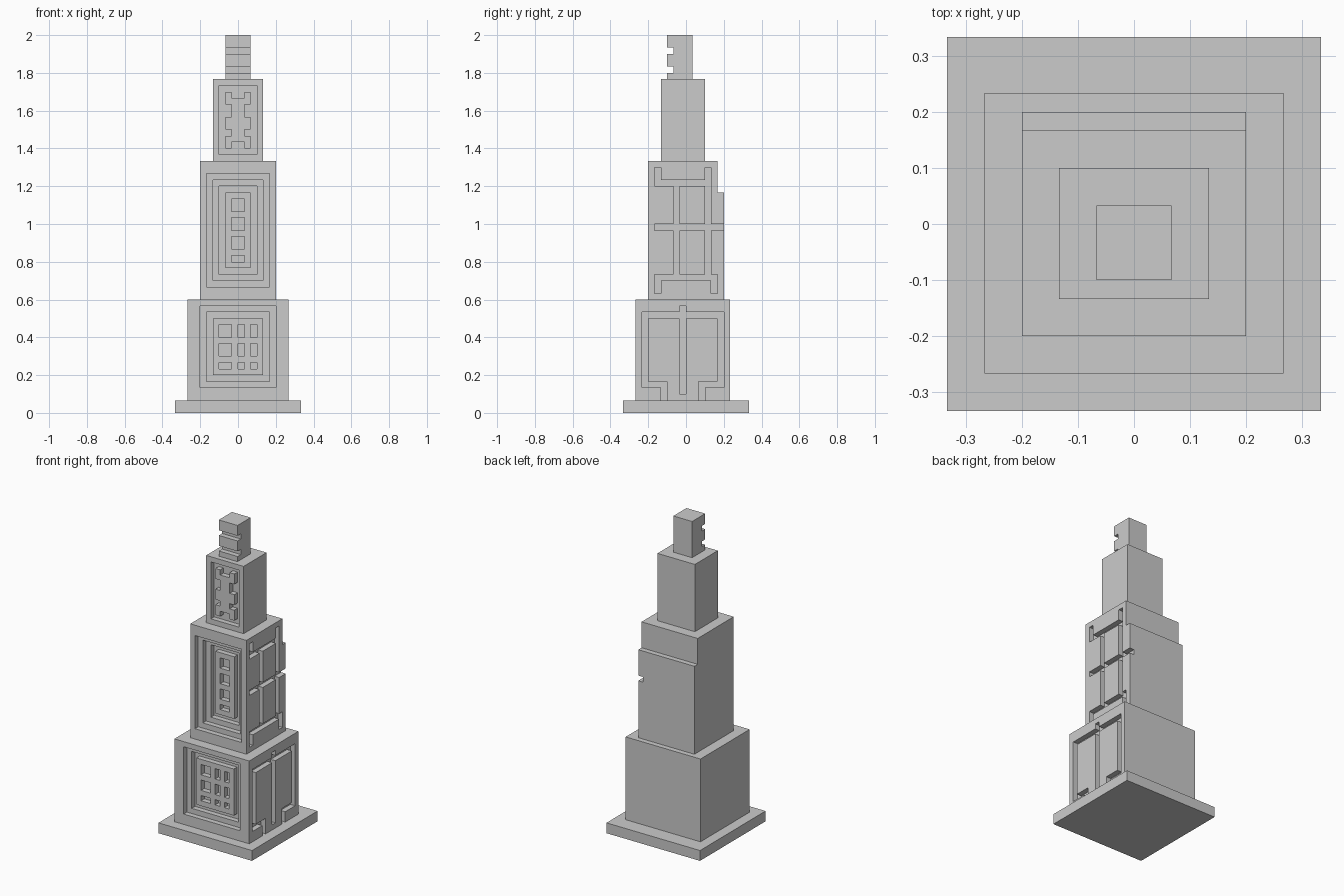
import bpy, bmesh, math

if "Cube" in bpy.data.objects:
    bpy.data.objects.remove(bpy.data.objects["Cube"])

U = 1 / 30          # the whole model sits on a 1/30 grid
H = 60              # total height in grid units


def cells(x0, x1, y0, y1, z0, z1):
    """Grid cells filling a box."""
    return {(x, y, z) for x in range(x0, x1) for y in range(y0, y1) for z in range(z0, z1)}


SIDES = {
    (1, 0, 0): [(1, 0, 0), (1, 1, 0), (1, 1, 1), (1, 0, 1)],
    (-1, 0, 0): [(0, 0, 0), (0, 0, 1), (0, 1, 1), (0, 1, 0)],
    (0, 1, 0): [(0, 1, 0), (0, 1, 1), (1, 1, 1), (1, 1, 0)],
    (0, -1, 0): [(0, 0, 0), (1, 0, 0), (1, 0, 1), (0, 0, 1)],
    (0, 0, 1): [(0, 0, 1), (1, 0, 1), (1, 1, 1), (0, 1, 1)],
    (0, 0, -1): [(0, 0, 0), (0, 1, 0), (1, 1, 0), (1, 0, 0)],
}


def build(name, solid):
    """Skin a set of cells and merge the coplanar faces."""
    bm = bmesh.new()
    verts = {}

    def vert(p):
        if p not in verts:
            verts[p] = bm.verts.new([c * U for c in p])
        return verts[p]

    for c in solid:
        for n, quad in SIDES.items():
            if tuple(a + b for a, b in zip(c, n)) not in solid:
                bm.faces.new([vert(tuple(a + b for a, b in zip(c, q))) for q in quad])
    bmesh.ops.dissolve_limit(bm, angle_limit=math.radians(1), verts=bm.verts, edges=bm.edges)
    mesh = bpy.data.meshes.new(name)
    bm.to_mesh(mesh)
    bm.free()
    obj = bpy.data.objects.new(name, mesh)
    bpy.context.collection.objects.link(obj)
    return obj


def side_grooves(x, rects):
    """One-unit-deep grooves in the right face, each (y0, y1, z0, z1)."""
    return set().union(*(cells(x - 1, x, *r) for r in rects))


# Base slab
build("base_slab", cells(-10, 10, -10, 10, 0, 2))

# Lower tier: stepped front frame, raised window panel, grooved right face
lower = cells(-8, 8, -8, 7, 2, 18)
lower -= cells(-6, 6, -8, -7, 4, 17)
lower -= cells(-5, 5, -7, -6, 5, 16)
lower |= cells(-4, 4, -7, -6, 6, 15)
for x0, x1 in ((-3, -1), (0, 1), (2, 3)):
    for z0, z1 in ((7, 8), (9, 11), (12, 14)):
        lower -= cells(x0, x1, -7, -6, z0, z1)
lower -= side_grooves(8, [
    (-7, 6, 15, 16), (-7, -6, 4, 16), (5, 6, 4, 16), (-1, 0, 3, 17),
    (-7, -3, 4, 5), (-4, -3, 2, 5), (2, 6, 4, 5), (2, 3, 2, 5)])
build("lower_tier", lower)

# Middle tier: deeper stepped frame, column of windows, setback at the back
middle = cells(-6, 6, -6, 6, 18, 40)
middle -= cells(-6, 6, 5, 6, 35, 40)
for i in range(3):
    middle -= cells(i - 5, 5 - i, i - 6, i - 5, 20 + i, 38 - i)
middle |= cells(-2, 2, -4, -3, 23, 35)
for z0, z1 in ((24, 25), (26, 28), (29, 31), (32, 34)):
    middle -= cells(-1, 1, -4, -3, z0, z1)
middle -= side_grooves(6, [
    (-5, -4, 36, 39), (-5, 4, 36, 37), (-2, -1, 21, 37), (3, 4, 21, 39),
    (-5, 6, 29, 30), (-5, 5, 21, 22), (-5, -4, 19, 22), (4, 5, 19, 22)])
build("middle_tier", middle)

# Upper tier: recessed front with a raised ornament
upper = cells(-4, 4, -4, 3, 40, 53)
upper -= cells(-3, 3, -4, -3, 41, 52)
upper |= cells(-1, 1, -4, -3, 43, 50)
for z0, z1 in ((42, 44), (45, 47), (49, 51)):
    for x in (-2, 1):
        upper |= cells(x, x + 1, -4, -3, z0, z1)
build("upper_tier", upper)

# Spire block with two horizontal front notches
spire = cells(-2, 2, -3, 1, 53, H)
for z in (54, 57):
    spire -= cells(-2, 2, -3, -2, z, z + 1)
build("spire_block", spire)
